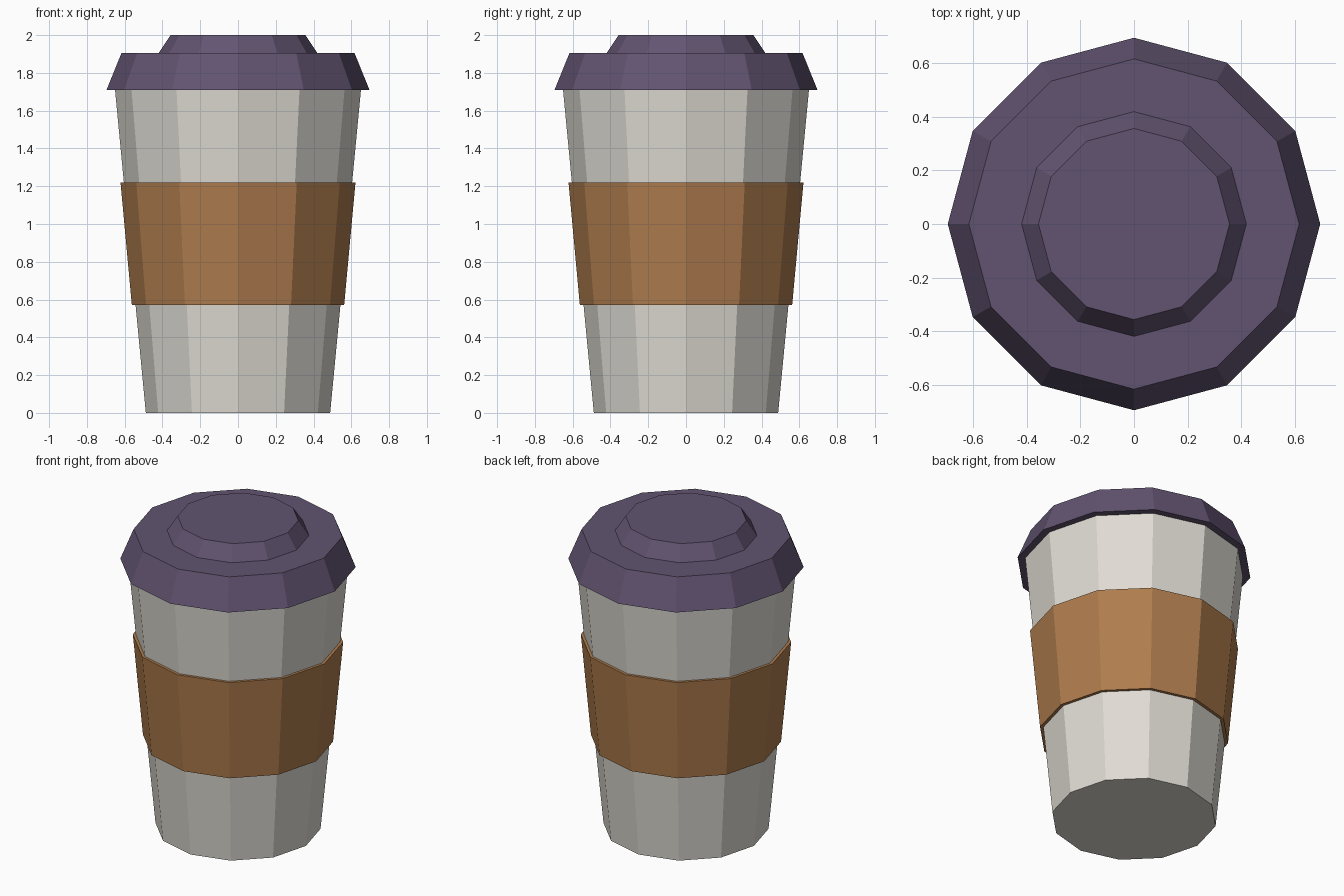
import bpy, bmesh, math

if "Cube" in bpy.data.objects:
    bpy.data.objects.remove(bpy.data.objects["Cube"])

SIDES = 12


def material(name, rgb):
    # Convert 0-255 sRGB to linear
    lin = [((c / 255 + 0.055) / 1.055) ** 2.4 for c in rgb]
    mat = bpy.data.materials.new(name)
    mat.diffuse_color = (*lin, 1)
    mat.use_nodes = True
    mat.node_tree.nodes["Principled BSDF"].inputs["Base Color"].default_value = mat.diffuse_color
    return mat


def lathe(name, profile, mat, closed=False):
    """Spin an (r, z) profile into a 12-sided part; cap the ends, or close the loop."""
    bm = bmesh.new()
    rings = [[bm.verts.new((r * math.cos(math.tau * i / SIDES),
                            r * math.sin(math.tau * i / SIDES), z))
              for i in range(SIDES)] for r, z in profile]
    pairs = list(zip(rings, rings[1:]))
    if closed:
        pairs.append((rings[-1], rings[0]))
    else:
        bm.faces.new(rings[0][::-1])
        bm.faces.new(rings[-1])
    for low, high in pairs:
        for i in range(SIDES):
            j = (i + 1) % SIDES
            bm.faces.new((low[i], low[j], high[j], high[i]))
    bmesh.ops.recalc_face_normals(bm, faces=bm.faces)
    mesh = bpy.data.meshes.new(name)
    bm.to_mesh(mesh)
    bm.free()
    mesh.materials.append(mat)
    obj = bpy.data.objects.new(name, mesh)
    bpy.context.collection.objects.link(obj)
    return obj


paper = material("off white paper", (224, 220, 212))
card = material("brown cardboard", (176, 125, 78))
plastic = material("purple plastic", (98, 84, 113))

# Tapered cup body
lathe("cup", [(0.488, 0), (0.651, 1.71)], paper)

# Cardboard sleeve: thin tapered band around the cup
lathe("sleeve", [(0.562, 0.57), (0.622, 1.22), (0.602, 1.22), (0.540, 0.57)],
      card, closed=True)

# Lid: flared rim with a raised centre
lathe("lid", [(0.696, 1.71), (0.617, 1.905), (0.42, 1.905), (0.357, 2.0)], plastic)
